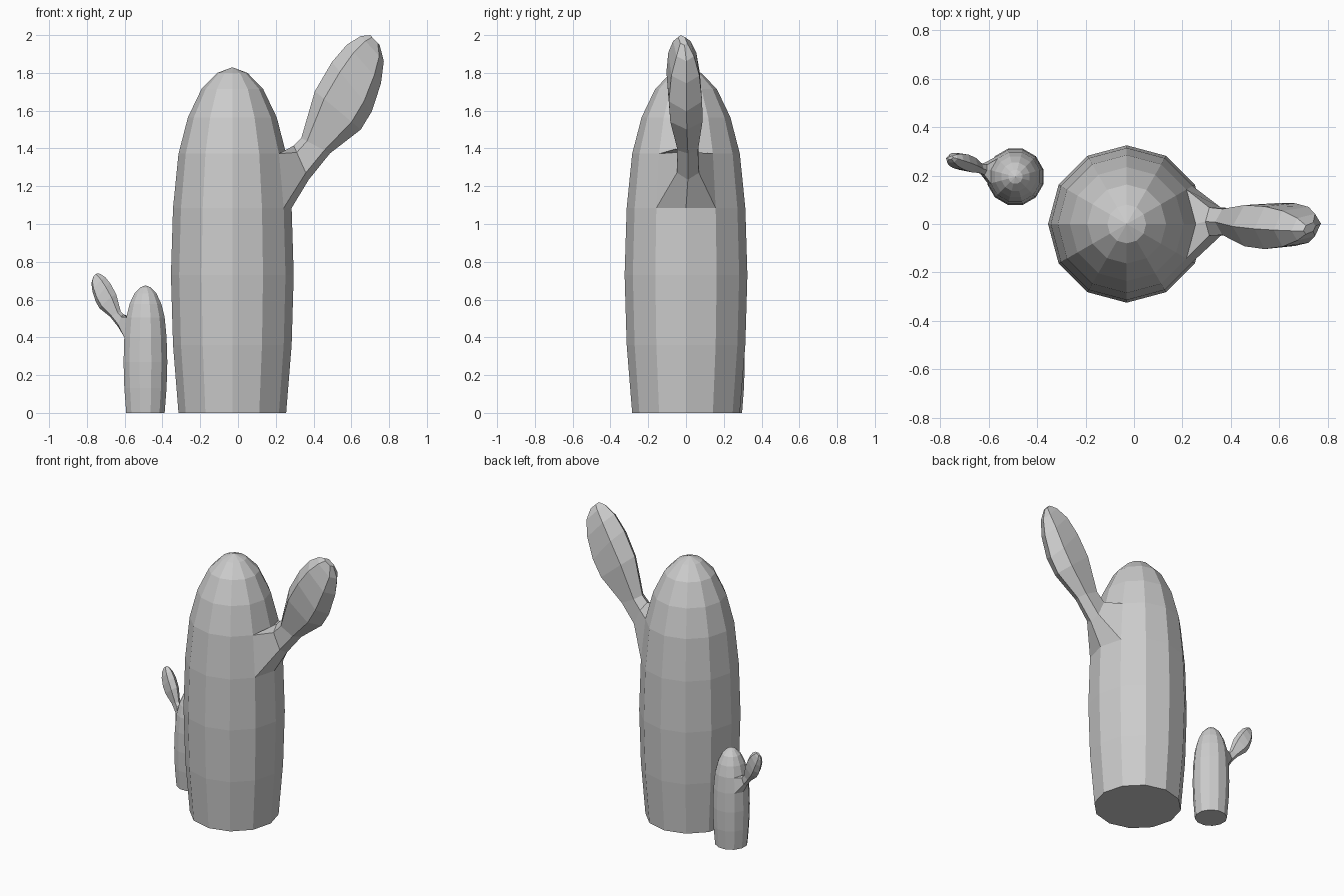
import bpy, bmesh
from math import sin, cos, pi, radians

if "Cube" in bpy.data.objects:
    bpy.data.objects.remove(bpy.data.objects["Cube"])

SIDES = 12
# trunk profile: radius, height
TRUNK = [(.285, 0), (.314, .36), (.325, .73), (.314, 1.085), (.285, 1.372),
         (.235, 1.565), (.163, 1.715), (.08, 1.80)]
TOP = 1.83
# arm rings: upper edge x, z, y / lower edge x, z, y / half width
ARM = [(.325, 1.415, .010, .405, 1.235, .010, .058),
       (.365, 1.455, .008, .517, 1.374, .010, .054),
       (.437, 1.703, -.010, .680, 1.500, .005, .085),
       (.527, 1.857, -.020, .739, 1.597, .002, .088),
       (.607, 1.950, -.025, .787, 1.745, .002, .074),
       (.680, 1.995, -.028, .802, 1.862, .002, .046),
       (.730, 2.000, -.028, .780, 1.947, -.008, .018)]


def skin(bm, a, b):
    n = len(a)
    for i in range(n):
        j = (i + 1) % n
        bm.faces.new((a[i], a[j], b[j], b[i]))


def cactus_mesh():
    bm = bmesh.new()
    # trunk
    rings = [[bm.verts.new((r * cos(2 * pi * i / SIDES), r * sin(2 * pi * i / SIDES), z))
              for i in range(SIDES)] for r, z in TRUNK]
    for k, (a, b) in enumerate(zip(rings, rings[1:])):
        for i in range(SIDES):
            if k == 3 and i in (0, SIDES - 1):
                continue  # opening where the arm grows out
            j = (i + 1) % SIDES
            bm.faces.new((a[i], a[j], b[j], b[i]))
    tip = bm.verts.new((0, 0, TOP))
    for i in range(SIDES):
        bm.faces.new((rings[-1][i], rings[-1][(i + 1) % SIDES], tip))
    bm.faces.new(rings[0][::-1])
    # arm, grown from the six vertices round the opening
    lo, hi = rings[3], rings[4]
    prev = [hi[-1], hi[0], hi[1], lo[1], lo[0], lo[-1]]
    for ux, uz, uy, lx, lz, ly, w in ARM:
        ring = []
        for t, s in ((.2, -1), (0, 0), (.2, 1), (.8, 1), (1, 0), (.8, -1)):
            ring.append(bm.verts.new((ux + (lx - ux) * t,
                                      uy + (ly - uy) * t + s * w,
                                      uz + (lz - uz) * t)))
        skin(bm, prev, ring)
        prev = ring
    bm.faces.new(prev)
    bmesh.ops.recalc_face_normals(bm, faces=bm.faces)
    me = bpy.data.meshes.new("cactus")
    bm.to_mesh(me)
    bm.free()
    return me


def place(name, me, loc, scale, turn):
    ob = bpy.data.objects.new(name, me)
    bpy.context.collection.objects.link(ob)
    ob.location = loc
    ob.scale = (scale,) * 3
    ob.rotation_euler.z = radians(turn)


# large cactus and its small turned copy
mesh = cactus_mesh()
place("large_cactus", mesh, (-.03, 0, 0), 1, 0)
place("small_cactus", mesh, (-.49, .195, 0), .369, 165)
